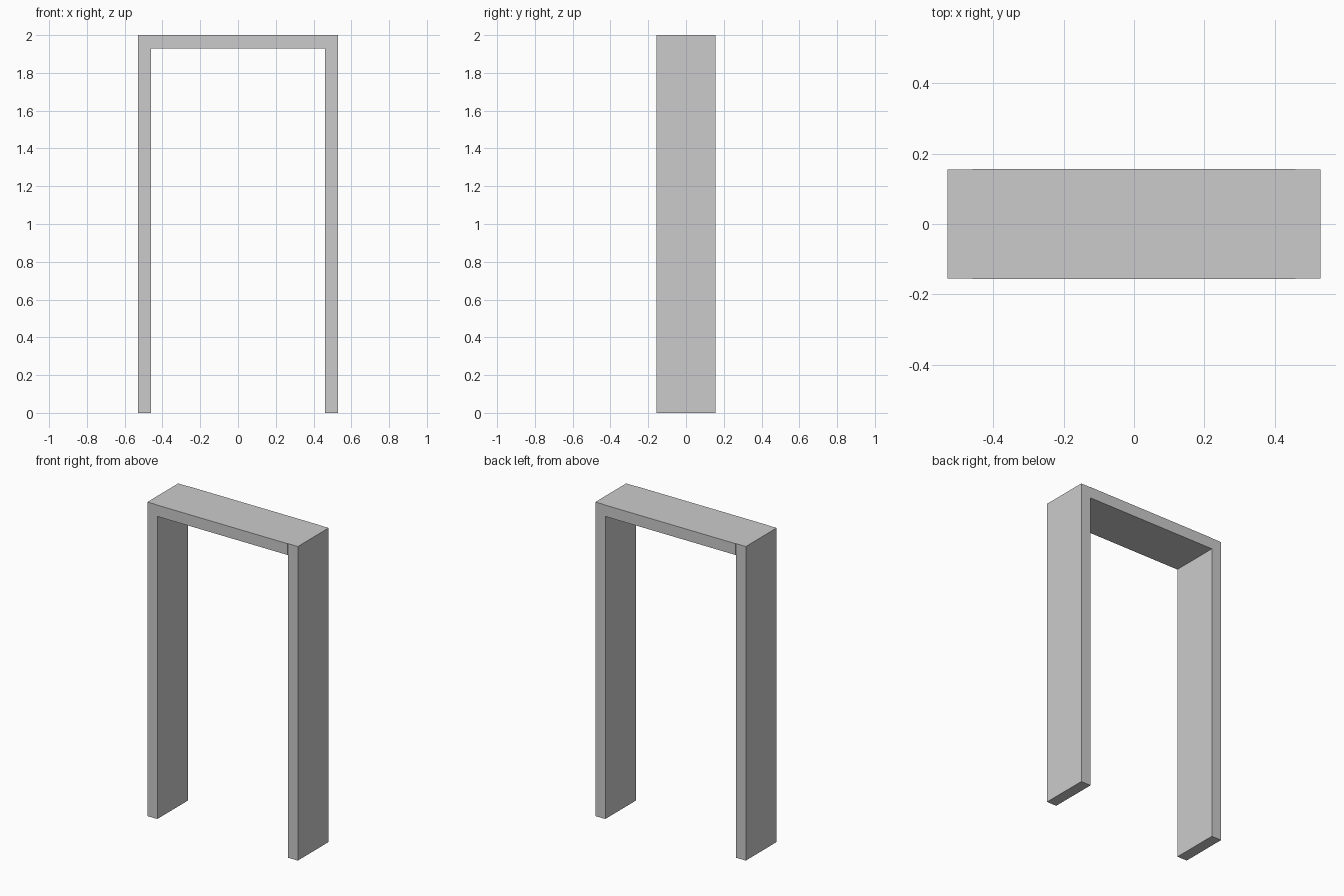
import bpy

if "Cube" in bpy.data.objects:
    bpy.data.objects.remove(bpy.data.objects["Cube"])

HALF_W, INNER, DEPTH, HEIGHT = 0.53, 0.46, 0.31, 2.0


def box(name, lo, hi):
    """Axis-aligned box between two corners."""
    centre = [(a + b) / 2 for a, b in zip(lo, hi)]
    bpy.ops.mesh.primitive_cube_add(size=1, location=centre)
    ob = bpy.context.object
    ob.name = name
    ob.scale = [b - a for a, b in zip(lo, hi)]
    bpy.ops.object.transform_apply(location=False, rotation=False, scale=True)
    return ob


# Full-height side jambs
for side, x0, x1 in (("left", -HALF_W, -INNER), ("right", INNER, HALF_W)):
    box(side + "_jamb", (x0, -DEPTH / 2, 0), (x1, DEPTH / 2, HEIGHT))

# Header between the jambs, very slightly deeper than them
d = DEPTH / 2 + 0.002
box("header", (-INNER, -d, 1.928), (INNER, d, HEIGHT))
